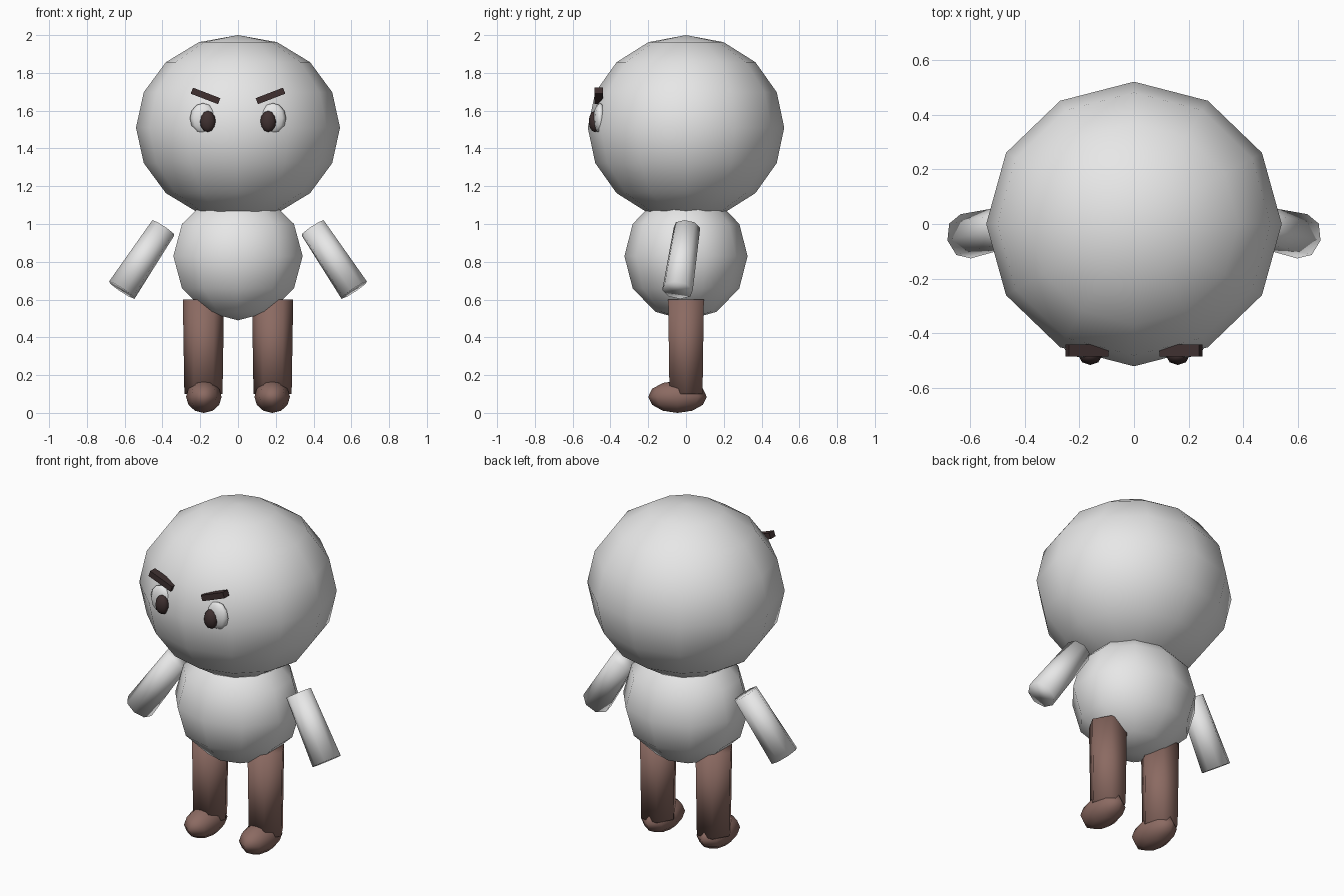
import bpy
import math
from mathutils import Vector

if "Cube" in bpy.data.objects:
    bpy.data.objects.remove(bpy.data.objects["Cube"])


def material(name, rgb):
    m = bpy.data.materials.new(name)
    m.diffuse_color = (*rgb, 1)
    m.use_nodes = True
    m.node_tree.nodes["Principled BSDF"].inputs["Base Color"].default_value = m.diffuse_color
    return m


WHITE = material("soft_white", (0.8, 0.8, 0.8))
BROWN = material("brown", (0.26, 0.145, 0.122))
DARK = material("dark_brown", (0.05, 0.03, 0.03))


def finish(name, mat, smooth=True):
    ob = bpy.context.object
    ob.name = name
    ob.data.materials.append(mat)
    if smooth:
        bpy.ops.object.shade_smooth()
    return ob


def ball(name, mat, centre, radii, segments, rings):
    bpy.ops.mesh.primitive_uv_sphere_add(segments=segments, ring_count=rings, radius=1, location=centre)
    bpy.context.object.scale = radii
    return finish(name, mat)


def limb(name, mat, top, bottom, r_top, r_bottom, sides, turn=0.0):
    top, bottom = Vector(top), Vector(bottom)
    axis = top - bottom
    bpy.ops.mesh.primitive_cone_add(vertices=sides, radius1=r_bottom, radius2=r_top,
                                    depth=axis.length, location=(top + bottom) / 2)
    ob = bpy.context.object
    # turn the sides about the limb before aiming it
    for v in ob.data.vertices:
        x, y = v.co.x, v.co.y
        v.co.x = x * math.cos(turn) - y * math.sin(turn)
        v.co.y = x * math.sin(turn) + y * math.cos(turn)
    ob.rotation_euler = axis.to_track_quat('Z', 'Y').to_euler()
    return finish(name, mat)


# head and body
ball("head", WHITE, (0, 0, 1.51), (0.54, 0.52, 0.49), 12, 8)
ball("body", WHITE, (0, 0, 0.83), (0.36, 0.326, 0.34), 10, 6)

for side, s in (("left", -1), ("right", 1)):
    # arms
    limb(side + "_arm", WHITE, (s * 0.395, 0.005, 0.98), (s * 0.615, -0.045, 0.65), 0.072, 0.083, 8)
    # legs and feet
    limb(side + "_leg", BROWN, (s * 0.183, 0, 0.6), (s * 0.183, 0, 0.1), 0.109, 0.101, 6, math.pi / 6)
    ball(side + "_foot", BROWN, (s * 0.181, -0.045, 0.085), (0.094, 0.155, 0.085), 8, 6)
    # eyes and pupils
    ball(side + "_eye", WHITE, (s * 0.185, -0.455, 1.56), (0.07, 0.035, 0.08), 8, 6)
    ball(side + "_pupil", DARK, (s * 0.16, -0.483, 1.543), (0.042, 0.032, 0.056), 8, 6)
    # slanted eyebrows
    bpy.ops.mesh.primitive_cube_add(size=1, location=(s * 0.172, -0.462, 1.678),
                                    rotation=(0, -s * math.radians(21), 0))
    bpy.context.object.scale = (0.155, 0.045, 0.034)
    finish(side + "_eyebrow", DARK, smooth=False)
